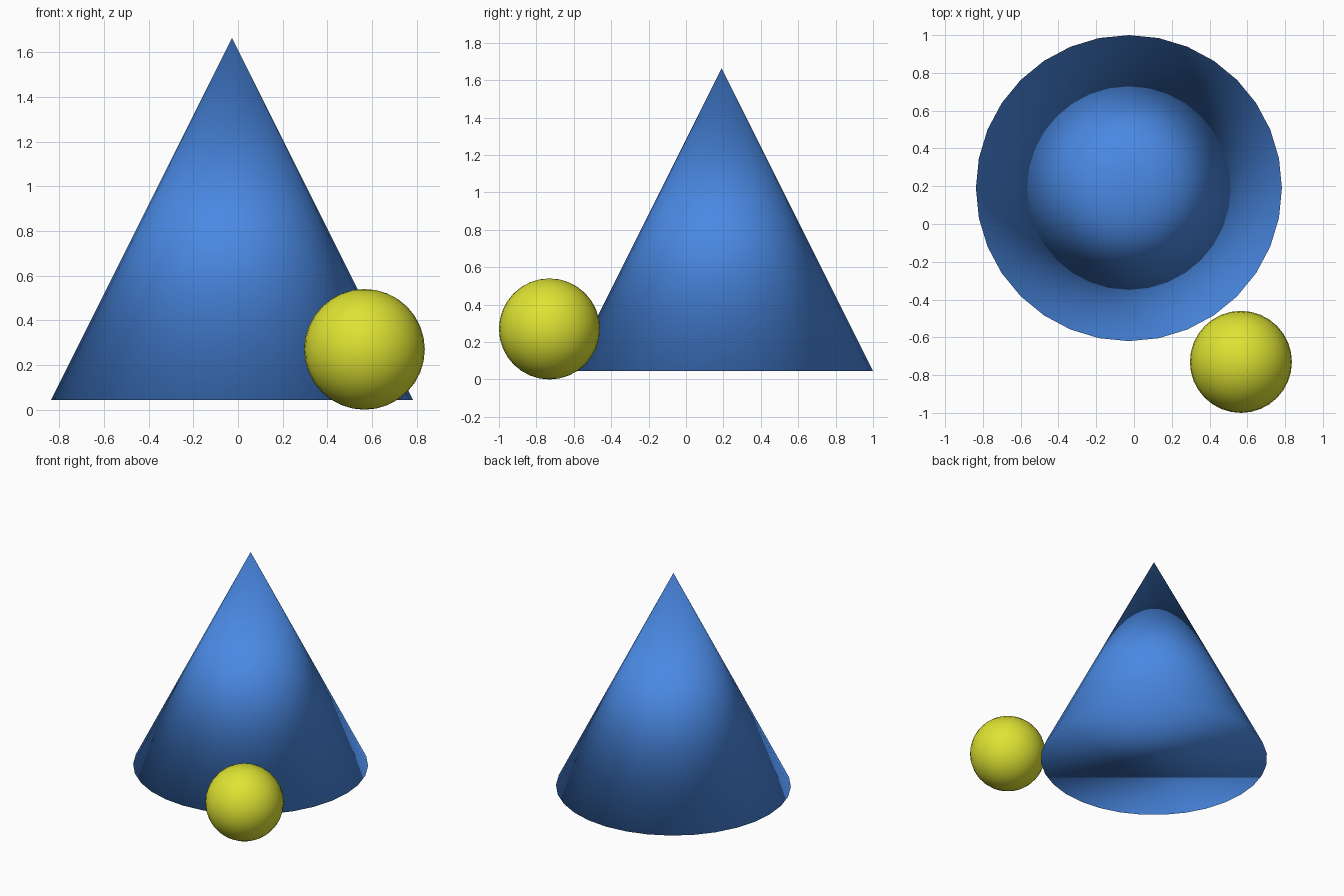
import bpy

if "Cube" in bpy.data.objects:
    bpy.data.objects.remove(bpy.data.objects["Cube"])


def material(name, rgb):
    m = bpy.data.materials.new(name)
    m.diffuse_color = (*rgb, 1.0)
    m.use_nodes = True
    m.node_tree.nodes["Principled BSDF"].inputs["Base Color"].default_value = m.diffuse_color
    return m


def finish(name, mat):
    # name, colour and smooth the newly added primitive
    ob = bpy.context.object
    ob.name = name
    ob.data.name = name
    ob.data.materials.append(mat)
    bpy.ops.object.shade_smooth()
    return ob


blue = material("blue", (0.068, 0.25, 0.77))
yellow = material("yellow", (0.73, 0.77, 0.033))

# Large cone: shaded smooth all over, including across the base rim
R = 0.81
bpy.ops.mesh.primitive_cone_add(vertices=32, radius1=R, radius2=0, depth=2 * R,
                                end_fill_type='NGON',
                                location=(-0.027, 0.19, 0.044 + R))
finish("cone", blue)

# Small ball resting beside the cone, a third of its radius
r = R / 3
bpy.ops.mesh.primitive_uv_sphere_add(segments=32, ring_count=16, radius=r,
                                     location=(0.566, -1 + r, r))
finish("ball", yellow)
